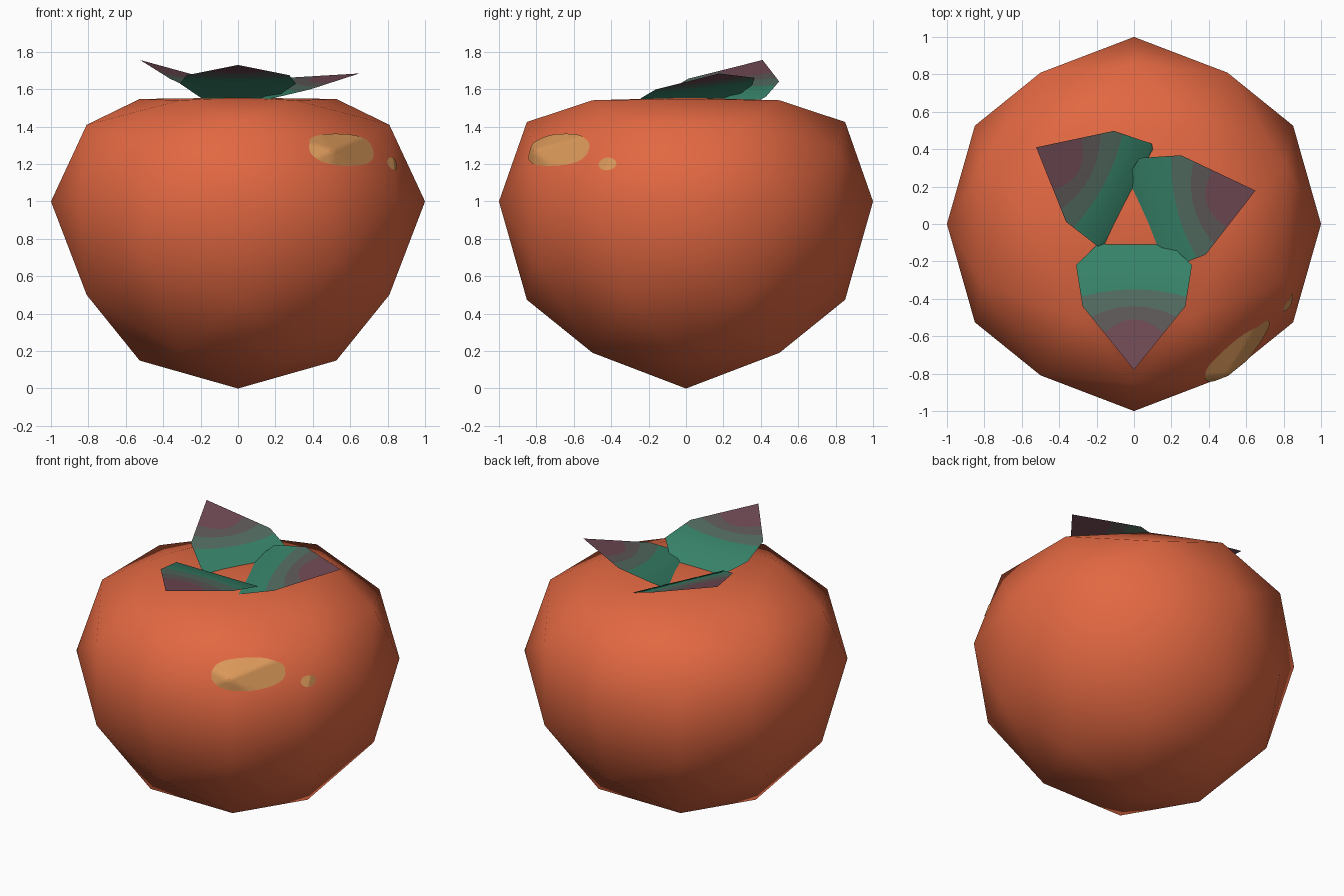
import bpy, bmesh, math
from mathutils import Matrix, Vector
from mathutils.bvhtree import BVHTree

if "Cube" in bpy.data.objects:
    bpy.data.objects.remove(bpy.data.objects["Cube"])


def material(name, rgb):
    m = bpy.data.materials.new(name)
    m.diffuse_color = (*rgb, 1)
    m.use_nodes = True
    m.node_tree.nodes["Principled BSDF"].inputs["Base Color"].default_value = m.diffuse_color
    return m


ORANGE = material("orange skin", (0.76, 0.138, 0.054))
YELLOW = material("yellow highlight", (0.70, 0.314, 0.10))
LEAF = [material("leaf green", (0.038, 0.225, 0.14)),
        material("grey green", (0.085, 0.15, 0.118)),
        material("grey mauve", (0.115, 0.10, 0.10)),
        material("leaf purple", (0.162, 0.068, 0.09))]


def make_object(name, bm, mats):
    for f in bm.faces:
        f.smooth = True
    me = bpy.data.meshes.new(name)
    bm.to_mesh(me)
    for m in mats:
        me.materials.append(m)
    ob = bpy.data.objects.new(name, me)
    bpy.context.collection.objects.link(ob)
    return ob


def interp(x, table):
    for (x0, y0), (x1, y1) in zip(table, table[1:]):
        if x <= x1:
            return y0 + (y1 - y0) * (x - x0) / (x1 - x0)
    return table[-1][1]


# Fruit body: 80-face icosphere with a vertex on every axis, top half flattened
TOP = [(0, 0), (0.309, 0.27), (0.5, 0.41), (0.526, 0.425),
       (0.809, 0.541), (0.851, 0.548), (1, 0.555)]
a, b = 0.5257, 0.8507
points = set()
for sx in (-1, 1):
    for sy in (-1, 1):
        for sz in (-1, 1):
            for p in ((a * sx, 0, b * sz), (sx, 0, 0),
                      (0.5 * sx, 0.809 * sy, 0.309 * sz)):
                for k in range(3):
                    points.add(tuple(p[(i + k) % 3] + 0.0 for i in range(3)))
body = bmesh.new()
for p in sorted(points):
    body.verts.new(p)
bmesh.ops.remove_doubles(body, verts=body.verts[:], dist=0.001)
bmesh.ops.convex_hull(body, input=body.verts[:])
bmesh.ops.recalc_face_normals(body, faces=body.faces[:])
for v in body.verts:
    v.co.z = 1 + (interp(v.co.z, TOP) if v.co.z > 0 else v.co.z)
make_object("fruit_body", body, [ORANGE])
tree = BVHTree.FromBMesh(body)


# Painted highlights: thin rounded patches laid on the skin
def patch(name, centre, tangent, half_w, half_h, power, rings=8, seg=40):
    t = Vector((*tangent, 0)).normalized()
    n = Vector((t.y, -t.x, 0))
    bm = bmesh.new()

    def on_skin(u, h):
        start = Vector(centre) + t * u + Vector((0, 0, h)) + n
        hit, normal, _, _ = tree.ray_cast(start, -n)
        return bm.verts.new(hit + normal * 0.004)

    mid = on_skin(0, 0)
    last = None
    for r in range(1, rings + 1):
        ring = []
        for i in range(seg):
            c, s = math.cos(i * math.tau / seg), math.sin(i * math.tau / seg)
            k = r / rings
            ring.append(on_skin(half_w * k * math.copysign(abs(c) ** (2 / power), c),
                                half_h * k * math.copysign(abs(s) ** (2 / power), s)))
        for i in range(seg):
            j = (i + 1) % seg
            if last:
                bm.faces.new((last[i], ring[i], ring[j], last[j]))
            else:
                bm.faces.new((mid, ring[i], ring[j]))
        last = ring
    make_object(name, bm, [YELLOW])


patch("large_highlight", (0.56, -0.685, 1.275), (0.74, 0.67), 0.23, 0.085, 2.5)
patch("small_highlight", (0.825, -0.42, 1.2), (0.45, 0.9), 0.052, 0.034, 2)


# Leaves: single-sheet folded ribbons with curved colour bands toward the tip
FOLD = [(-0.12, -0.085), (0, 0), (0.22, 0.045), (0.56, 0.1)]
LOW = [(0, -0.12), (0.185, -0.12), (0.31, 0)]
HIGH = [(0, 0.56), (0.275, 0.22), (0.31, 0)]


def leaf(name, loc, angle, pitch=0, roll=0):
    half = [0.025 * i for i in range(12)] + [0.185, 0.2925, 0.31]
    columns = sorted({s * y for y in half for s in (-1, 1)})
    bm = bmesh.new()
    grid = []
    for y in columns:
        lo, hi = interp(abs(y), LOW), interp(abs(y), HIGH)
        cuts = [lo, 0, 0.13 + 0.5 * y * y, 0.22, 0.22 + 1.1 * y * y,
                0.29 + 3 * y * y, hi]
        grid.append([bm.verts.new((d, y, interp(d, FOLD)))
                     for d in (min(max(c, lo), hi) for c in cuts)])
    for p, q in zip(grid, grid[1:]):
        for r, band in enumerate((0, 0, 1, 1, 2, 3)):
            f = bm.faces.new((p[r], p[r + 1], q[r + 1], q[r]))
            f.material_index = band
    bmesh.ops.remove_doubles(bm, verts=bm.verts[:], dist=0.0003)
    rot = [Matrix.Rotation(math.radians(v), 4, ax)
           for v, ax in ((angle, 'Z'), (-pitch, 'Y'), (roll, 'X'))]
    bm.transform(Matrix.Translation(loc) @ rot[0] @ rot[1] @ rot[2])
    bm.normal_update()
    for f in bm.faces:
        if f.normal.z < 0:
            f.normal_flip()
    make_object(name, bm, LEAF)


leaf("front_leaf", (0, -0.22, 1.63), -90)
leaf("left_leaf", (-0.05, 0.155, 1.57), 152, 9, 1.5)
leaf("right_leaf", (0.103, 0.054, 1.585), 14, 0, 6.5)
